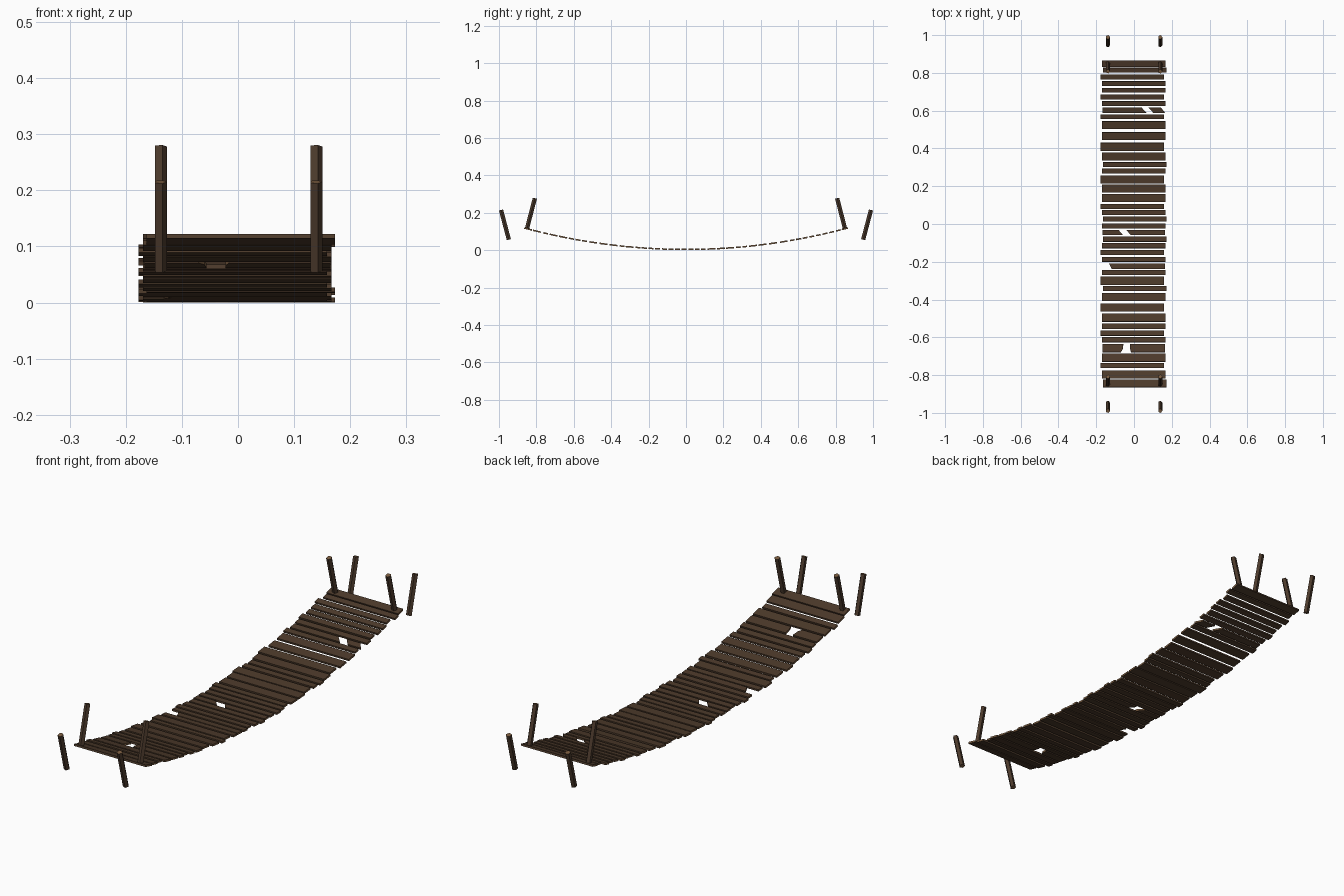
import bpy, bmesh, math
from mathutils import Vector

if "Cube" in bpy.data.objects:
    bpy.data.objects.remove(bpy.data.objects["Cube"])


def material(name, rgb):
    m = bpy.data.materials.new(name)
    m.diffuse_color = (*rgb, 1)
    m.use_nodes = True
    m.node_tree.nodes["Principled BSDF"].inputs["Base Color"].default_value = m.diffuse_color
    return m


plank_brown = material("plank brown", (0.075, 0.043, 0.024))
post_brown = material("post brown", (0.072, 0.042, 0.025))
end_grain = material("cut end brown", (0.19, 0.105, 0.05))

SAG, THICK = 0.153, 0.008


def finish(name, bm, mats):
    me = bpy.data.meshes.new(name)
    bm.to_mesh(me)
    bm.free()
    for m in mats:
        me.materials.append(m)
    ob = bpy.data.objects.new(name, me)
    bpy.context.collection.objects.link(ob)
    return ob


# A board piece: outline in (x, fraction across the width), laid along the sagging curve
def board(name, y, width, outline):
    bm = bmesh.new()
    face = bm.faces.new([bm.verts.new((x, v * width / 2, -THICK / 2)) for x, v in outline])
    ext = bmesh.ops.extrude_face_region(bm, geom=[face])
    top = [g for g in ext["geom"] if isinstance(g, bmesh.types.BMVert)]
    bmesh.ops.translate(bm, verts=top, vec=(0, 0, THICK))
    bmesh.ops.recalc_face_normals(bm, faces=bm.faces)
    # sawn and broken ends show lighter wood
    for f in bm.faces:
        f.material_index = 1 if abs(f.normal.x) > 0.4 else 0
    ob = finish(name, bm, [plank_brown, end_grain])
    ob.location = (0, y, THICK / 2 + SAG * y * y)
    ob.rotation_euler = (math.atan(2 * SAG * y), 0, 0)


# Boards from back to front: centre, width
boards = [
    (.849, .034), (.815, .025), (.779, .026), (.743, .026), (.708, .025), (.672, .027),
    (.637, .026), (.602, .029), (.568, .025), (.523, .042), (.465, .042), (.409, .043),
    (.358, .042), (.314, .026), (.280, .026), (.236, .043), (.188, .043), (.137, .043),
    (.092, .026), (.060, .026), (.026, .027), (-.010, .027), (-.045, .028), (-.080, .028),
    (-.115, .027), (-.152, .026), (-.187, .026), (-.224, .030), (-.257, .026), (-.301, .043),
    (-.342, .025), (-.387, .043), (-.442, .043), (-.496, .043), (-.542, .027), (-.578, .028),
    (-.613, .028), (-.657, .044), (-.708, .043), (-.750, .026), (-.797, .043), (-.844, .043)]
# Sideways slip of each board: left, none, right
slips = "0+-00-00-00-0+0-00-0+0-+0-0-0-+0-00-0+0-0+0"
slip_size = {"-": -0.009, "0": -0.001, "+": 0.005}

# Broken ends, keyed by board number: lists of outlines
L, R = -0.167, 0.165
broken = {
    7: [[(L, -1), (.066, -1), (.040, 1), (L, 1)],
        [(.103, -1), (.165, -1), (.142, 1), (.078, 1)]],
    22: [[(L, -1), (-.058, -1), (-.082, 1), (L, 1)],
         [(-.018, -1), (R, -1), (R, 1), (-.040, 1)]],
    27: [[(-.118, -1), (R, -1), (R, 1), (-.132, 1)]],
    37: [[(L, -1), (-.070, -1), (-.060, -.3), (-.056, 1), (L, 1)],
         [(-.016, -1), (R, -1), (R, 1), (-.022, 1), (-.022, 0)]],
}
for i, (y, w) in enumerate(boards):
    s = slip_size[slips[i]]
    whole = [[(-.168 + s, -1), (.168 + s, -1), (.168 + s, 1), (-.168 + s, 1)]]
    for k, outline in enumerate(broken.get(i, whole)):
        board(f"board_{i + 1}_{k + 1}", y, w, outline)


# Five-sided post between two points, one corner towards +x
def post(name, a, b, r=0.012):
    a, b = Vector(a), Vector(b)
    d = b - a
    bm = bmesh.new()
    ring = [(r * math.cos(math.tau * k / 5), r * math.sin(math.tau * k / 5)) for k in range(5)]
    low = [bm.verts.new((x, y, -d.length / 2)) for x, y in ring]
    high = [bm.verts.new((x, y, d.length / 2)) for x, y in ring]
    for k in range(5):
        n = (k + 1) % 5
        bm.faces.new((low[k], low[n], high[n], high[k]))
    for cap in (low[::-1], high):
        bm.faces.new(cap).material_index = 1
    ob = finish(name, bm, [post_brown, end_grain])
    ob.location = (a + b) / 2
    ob.rotation_euler = (-math.atan2(d.y, d.z), 0, 0)


# Inner posts lean inward, outer stakes lean outward
for sy, end in ((-1, "front"), (1, "back")):
    for sx, side in ((-1, "left"), (1, "right")):
        x = sx * 0.1385
        post(f"inner_post_{end}_{side}", (x, sy * .850, .116), (x, sy * .808, .278))
        post(f"outer_stake_{end}_{side}", (x, sy * .947, .056), (x, sy * .989, .215))
